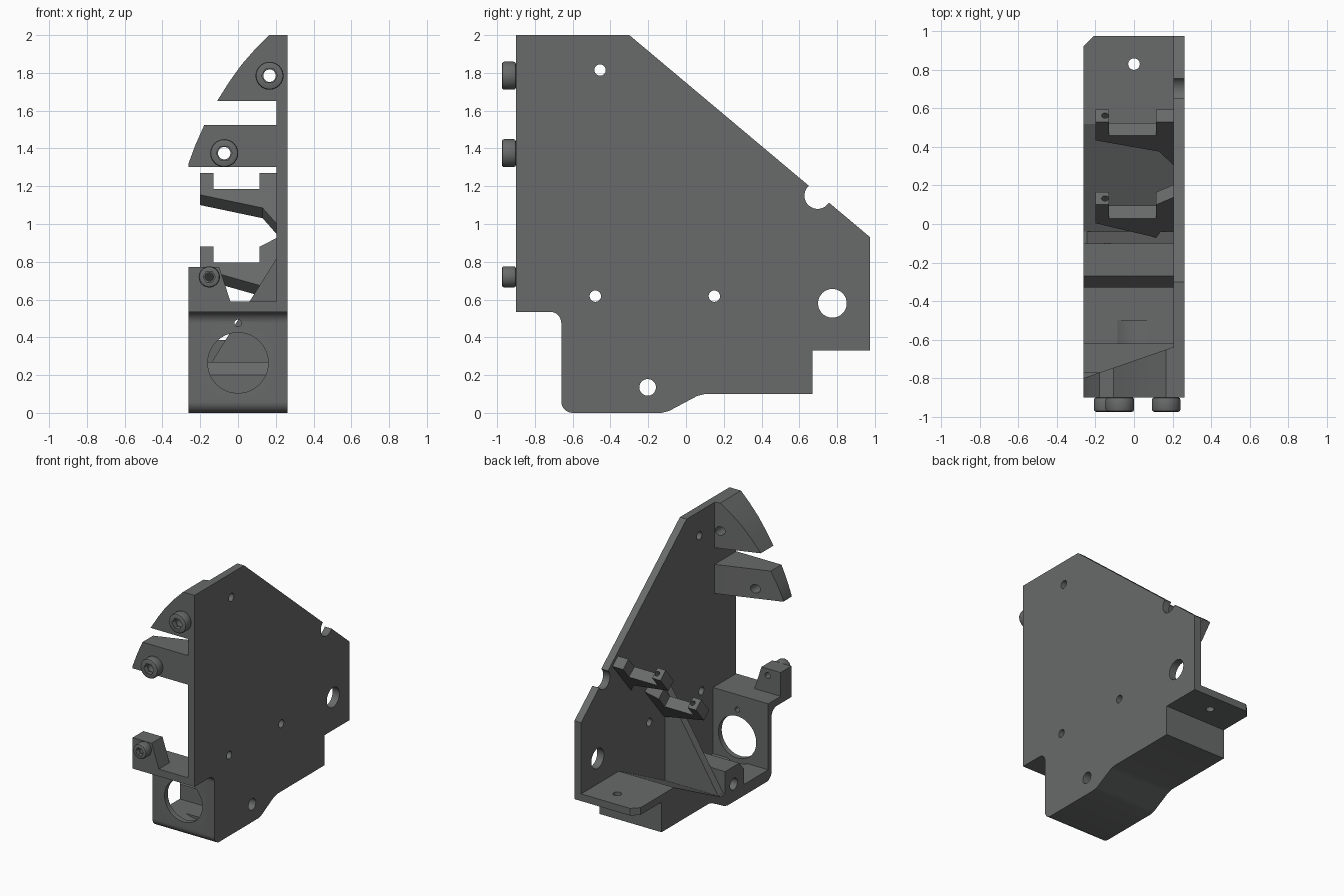
import bpy, bmesh, math
from mathutils import Vector, Matrix

if "Cube" in bpy.data.objects:
    bpy.data.objects.remove(bpy.data.objects["Cube"])

grey = bpy.data.materials.new("dark_grey")
grey.diffuse_color = (0.14, 0.145, 0.143, 1)
grey.use_nodes = True
grey.node_tree.nodes["Principled BSDF"].inputs["Base Color"].default_value = grey.diffuse_color


def make(name, bm):
    bmesh.ops.recalc_face_normals(bm, faces=bm.faces)
    me = bpy.data.meshes.new(name)
    bm.to_mesh(me)
    bm.free()
    me.materials.append(grey)
    ob = bpy.data.objects.new(name, me)
    bpy.context.collection.objects.link(ob)
    return ob


def extrude(name, pts, vec):
    """Solid from a closed 3D outline pushed along vec."""
    bm = bmesh.new()
    f = bm.faces.new([bm.verts.new(p) for p in pts])
    r = bmesh.ops.extrude_face_region(bm, geom=[f])
    vs = [g for g in r["geom"] if isinstance(g, bmesh.types.BMVert)]
    bmesh.ops.translate(bm, verts=vs, vec=vec)
    return make(name, bm)


def extrude_x(name, yz, x0, x1):
    return extrude(name, [(x0, y, z) for y, z in yz], (x1 - x0, 0, 0))


def extrude_y(name, xz, y0, y1):
    return extrude(name, [(x, y0, z) for x, z in xz], (0, y1 - y0, 0))


def cyl(name, axis, c, r, a, b, n=40):
    """Cylinder along an axis from a to b; c gives the other two coordinates."""
    ring = [(c[0] + r * math.cos(2 * math.pi * i / n),
             c[1] + r * math.sin(2 * math.pi * i / n)) for i in range(n)]
    if axis == "x":
        return extrude_x(name, ring, a, b)
    if axis == "y":
        return extrude_y(name, ring, a, b)
    return extrude(name, [(x, y, a) for x, y in ring], (0, 0, b - a))


def cut(ob, cutters):
    for c in cutters:
        m = ob.modifiers.new("cut", "BOOLEAN")
        m.operation, m.solver, m.object = "DIFFERENCE", "EXACT", c
    bake(ob)
    for c in cutters:
        bpy.data.objects.remove(c)


def bake(ob):
    dg = bpy.context.evaluated_depsgraph_get()
    dg.update()
    me = bpy.data.meshes.new_from_object(ob.evaluated_get(dg))
    ob.modifiers.clear()
    ob.data = me


def arc(cx, cz, r, a0, a1, n=8):
    return [(cx + r * math.cos(math.radians(a0 + (a1 - a0) * i / n)),
             cz + r * math.sin(math.radians(a0 + (a1 - a0) * i / n))) for i in range(n + 1)]


# Shared lower outline in the side plane, front to back
under = ([(-0.9, 0.535)] + arc(-0.72, 0.475, 0.06, 90, 0) + arc(-0.6, 0.06, 0.06, 180, 270)
         + [(-0.13, 0), (-0.09, 0.01), (0.06, 0.09), (0.1, 0.1), (0.67, 0.1), (0.67, 0.33), (0.975, 0.33)])

# Side plate with mounting holes and an edge notch
plate = extrude_x("side_plate", under + [(0.975, 0.93), (-0.3, 2), (-0.9, 2)], 0.205, 0.262)
holes = [(-0.455, 1.815, 0.03), (-0.48, 0.618, 0.03), (0.15, 0.618, 0.03),
         (0.775, 0.58, 0.076), (-0.203, 0.135, 0.044), (0.697, 1.15, 0.07)]
cut(plate, [cyl("hole_cutter", "x", (y, z), r, 0.1, 0.4) for y, z, r in holes])

# Folded base: front shelf, front wall, floor, cross boss, ramp and rear shelf
body = extrude_x("base", under + [
    (0.975, 0.385), (0.52, 0.385), (-0.04, 0.1), (-0.1, 0.1), (-0.1, 0.27), (-0.27, 0.27),
    (-0.33, 0.2), (-0.33, 0.085), (-0.62, 0.085), (-0.62, 0.59), (-0.9, 0.59)], -0.262, 0.205)
cut(body, [
    cyl("round_window", "y", (0, 0.265), 0.16, -0.8, -0.55, 64),
    cyl("round_pocket", "y", (0, 0.265), 0.2, -0.62, -0.5, 64),
    cyl("pin_hole", "y", (0, 0.475), 0.019, -0.8, -0.55),
    cyl("cross_hole", "x", (-0.203, 0.135), 0.044, -0.5, 0.4),
    cyl("shelf_hole", "z", (0, 0.83), 0.03, 0.2, 0.5),
    extrude("corner_cutter", [(-0.3, 0.885, 0.2), (-0.3, 1.1, 0.2), (-0.085, 1.1, 0.2)], (0, 0, 0.4)),
])

# Triangular rib between the floor and the plate
extrude_y("rib", [(0.205, 0.82), (-0.245, 0.1), (-0.245, 0.06), (0.205, 0.06)], -0.1, -0.04)


# Front brackets: wedge-shaped in plan, deeper at the plate
def bracket(name, xz, bolt):
    ob = extrude_y(name, xz, -0.9, -0.64)
    wedge = extrude("wedge_cutter", [(-0.4, -0.848, 0), (0.35, -0.588, 0), (0.35, -0.4, 0), (-0.4, -0.4, 0)],
                    (0, 0, 3))
    cut(ob, [wedge, cyl("bolt_cutter", "y", bolt, 0.033, -1, -0.5)])


bracket("top_bracket", [(0.205, 2), (0.165, 2), (0.09, 1.925), (0.02, 1.845), (-0.045, 1.755),
                        (-0.11, 1.652), (0.205, 1.652)], (0.167, 1.785))
bracket("middle_bracket", [(0.205, 1.525), (-0.178, 1.525), (-0.225, 1.42), (-0.262, 1.32),
                           (-0.262, 1.302), (0.205, 1.302)], (-0.073, 1.375))
post = extrude_y("front_post", [(-0.262, 0.59), (-0.262, 0.772), (-0.1, 0.772), (-0.04, 0.59)], -0.9, -0.77)
cut(post, [cyl("bolt_cutter", "y", (-0.152, 0.72), 0.022, -1, -0.7)])

# Socket-head bolts
for name, c, r, bore in (("top_bolt", (0.167, 1.785), 0.074, 0.033),
                         ("middle_bolt", (-0.073, 1.375), 0.074, 0.033),
                         ("lower_bolt", (-0.152, 0.72), 0.056, 0.022)):
    b = cyl(name, "y", c, r, -0.975, -0.9)
    m = b.modifiers.new("bevel", "BEVEL")
    m.width, m.segments, m.limit_method, m.angle_limit = 0.012, 2, "ANGLE", 1.0
    bake(b)
    cut(b, [cyl("socket_cutter", "y", c, r * 0.57, -1, -0.94, 6),
            cyl("bore_cutter", "y", c, bore, -1.1, -0.8)])

# Tilted U-shaped cradles square to the sloping plate edge
n = Vector((0, 0.64, 0.77))
t = Vector((0, 0.77, -0.64)) * 0.085


def cradle(name, origin, low, top):
    prof = [(-0.2, 0), (-0.13, 0), (-0.13, 0.11), (0.115, 0.11), (0.115, 0), (0.205, top)] + low + [(-0.2, 0.15)]
    ob = extrude(name, [Vector((x, origin[0], origin[1])) - n * d for x, d in prof], t)
    # small pin hole in the outer arm
    y, z = Vector((origin[0], origin[1])) + Vector((t.y, t.z)) * 0.5
    pin = cyl("pin_cutter", "z", (0, 0), 0.018, -0.07, 0.3, 20)
    pin.data.transform(Matrix.Translation((-0.15, y, z)) @ n.to_track_quat("Z", "Y").to_matrix().to_4x4())
    cut(ob, [pin])


cradle("upper_cradle", (0.53, 1.27), [(0.205, 0.35), (0.13, 0.24)], 0)
cradle("lower_cradle", (0.1, 0.88), [(0.205, 0.3)], -0.06)

# Smooth the round parts while keeping hard edges
for ob in bpy.context.scene.objects:
    ob.select_set(True)
bpy.context.view_layer.objects.active = plate
bpy.ops.object.shade_smooth_by_angle(angle=math.radians(25))
